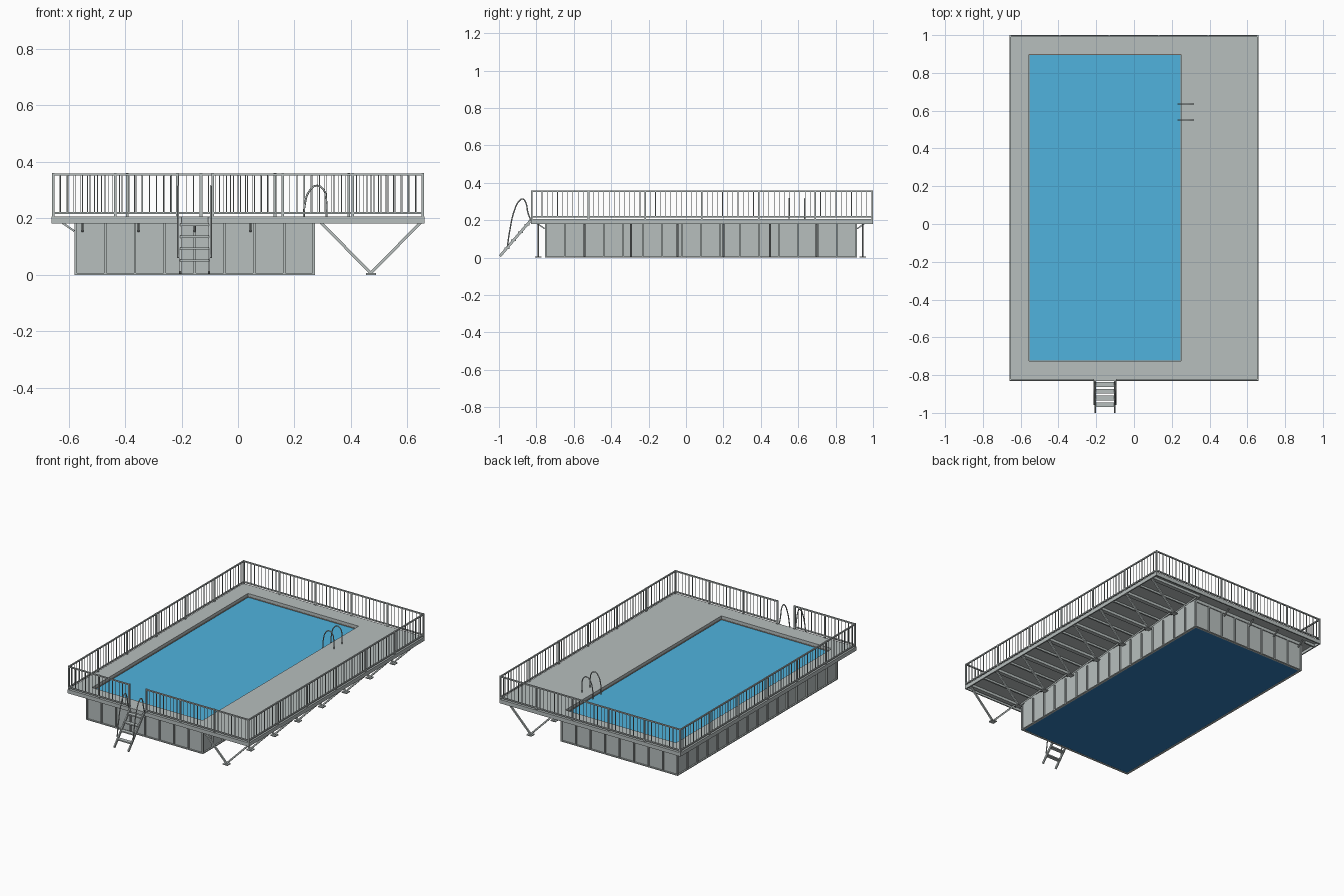
import bpy, bmesh
from mathutils import Vector, Matrix

if "Cube" in bpy.data.objects:
    bpy.data.objects.remove(bpy.data.objects["Cube"])


def material(name, rgb):
    m = bpy.data.materials.new(name)
    m.use_nodes = True
    m.diffuse_color = (*rgb, 1)
    m.node_tree.nodes["Principled BSDF"].inputs["Base Color"].default_value = (*rgb, 1)
    return m


GREY = material("light grey", (0.475, 0.52, 0.515))
BLUE = material("water blue", (0.08, 0.45, 0.73))
NAVY = material("basin floor blue", (0.03, 0.2, 0.48))
TAN = material("trim brown", (0.4, 0.3, 0.24))


class Part:
    """Collects boxes and bars into one mesh object."""

    def __init__(self, name, mat=GREY):
        self.name, self.mat, self.bm = name, mat, bmesh.new()

    def box(self, x0, x1, y0, y1, z0, z1):
        centre = Vector((x0 + x1, y0 + y1, z0 + z1)) / 2
        size = Matrix.Diagonal((x1 - x0, y1 - y0, z1 - z0, 1))
        bmesh.ops.create_cube(self.bm, size=1, matrix=Matrix.Translation(centre) @ size)

    def bar(self, p, q, w, d=None):
        p, q = Vector(p), Vector(q)
        turn = (q - p).to_track_quat("Z", "Y").to_matrix().to_4x4()
        size = Matrix.Diagonal((w, d or w, (q - p).length, 1))
        bmesh.ops.create_cube(self.bm, size=1, matrix=Matrix.Translation((p + q) / 2) @ turn @ size)

    def frame(self, outer, inner, z0, z1):
        (a, b, c, d), (e, f, g, h) = outer, inner
        self.box(a, e, c, d, z0, z1)
        self.box(f, b, c, d, z0, z1)
        self.box(e, f, c, g, z0, z1)
        self.box(e, f, h, d, z0, z1)

    def done(self):
        mesh = bpy.data.meshes.new(self.name)
        self.bm.to_mesh(mesh)
        self.bm.free()
        mesh.materials.append(self.mat)
        obj = bpy.data.objects.new(self.name, mesh)
        bpy.context.collection.objects.link(obj)


def tube(name, points, radius):
    curve = bpy.data.curves.new(name, "CURVE")
    curve.dimensions = "3D"
    curve.bevel_depth, curve.bevel_resolution, curve.resolution_u = radius, 2, 5
    curve.use_fill_caps = True
    spline = curve.splines.new("BEZIER")
    spline.bezier_points.add(len(points) - 1)
    for bp, co in zip(spline.bezier_points, points):
        bp.co = co
        bp.handle_left_type = bp.handle_right_type = "AUTO"
    curve.materials.append(GREY)
    bpy.context.collection.objects.link(bpy.data.objects.new(name, curve))


def spread(a, b, n):
    return [a + (b - a) * i / n for i in range(n + 1)]


def inset(rect, t):
    return (rect[0] + t, rect[1] - t, rect[2] + t, rect[3] - t)


DECK = (-0.66, 0.66, -0.83, 1.0)
HOLE = (-0.556, 0.25, -0.725, 0.898)
POOL = (-0.58, 0.273, -0.755, 0.915)
DECK_LOW, DECK_TOP = 0.181, 0.206
BRACE_Y = spread(-0.79, 0.945, 7)

# Pool basin: floor, water body, thin walls, frame and ribs
part = Part("basin_floor", NAVY)
part.box(*inset(POOL, 0.014), 0.001, 0.006)
part.done()

part = Part("water", BLUE)
part.box(*inset(POOL, 0.014), 0.006, 0.182)
part.done()

part = Part("pool_walls")
part.frame(inset(POOL, 0.009), inset(POOL, 0.014), 0.002, DECK_LOW)
part.done()

part = Part("wall_ribs")
part.frame(POOL, inset(POOL, 0.015), 0, 0.006)
for x in spread(POOL[0] + 0.004, POOL[1] - 0.004, 8):
    for y in (POOL[2], POOL[3] - 0.01):
        part.box(x - 0.004, x + 0.004, y, y + 0.01, 0.004, DECK_LOW)
for y in spread(POOL[2] + 0.004, POOL[3] - 0.004, 16):
    for x in (POOL[0], POOL[1] - 0.01):
        part.box(x, x + 0.01, y - 0.004, y + 0.004, 0.004, DECK_LOW)
part.done()

# Deck boards with a rim outside and a trimmed lip around the water
part = Part("deck")
part.frame(DECK, HOLE, DECK_TOP - 0.008, DECK_TOP)
part.done()

part = Part("deck_rim")
part.frame(DECK, inset(DECK, 0.008), DECK_LOW, DECK_TOP - 0.008)
part.frame(inset(HOLE, -0.014), HOLE, 0.178, DECK_TOP - 0.008)
part.done()

part = Part("water_trim", TAN)
part.frame(HOLE, inset(HOLE, 0.003), 0.18, 0.186)
part.done()

# Joists below the wide side and the narrow walkways
part = Part("joists")
for y in spread(BRACE_Y[0], BRACE_Y[-1], 14):
    part.box(POOL[1], 0.652, y - 0.005, y + 0.005, DECK_LOW + 0.004, DECK_TOP - 0.008)
for y in BRACE_Y:
    part.box(POOL[1], 0.652, y - 0.014, y + 0.014, DECK_LOW, DECK_TOP - 0.008)
    part.box(-0.652, POOL[0], y - 0.005, y + 0.005, DECK_LOW, DECK_TOP - 0.008)
part.done()

# V-shaped braces with foot plates
part = Part("deck_braces")
for y in BRACE_Y:
    part.box(0.453, 0.488, y - 0.017, y + 0.017, 0, 0.006)
    for x in (0.293, 0.648):
        part.bar((0.47, y, 0.006), (x, y, 0.186), 0.01)
part.done()

# Short struts under the walkways
part = Part("walkway_struts")
for x in (-0.55, -0.352, -0.154, 0.044):
    part.bar((x, POOL[2], 0.155), (x, -0.8, 0.186), 0.007)
    part.bar((x, POOL[3], 0.155), (x, 0.96, 0.186), 0.007)
for y in BRACE_Y[1:-1]:
    part.bar((POOL[0], y, 0.155), (-0.625, y, 0.186), 0.007)
part.done()


# Railings
def railing(name, start, end, sections, balusters):
    part = Part(name)
    start, end = Vector(start), Vector(end)
    up = Vector((0, 0, 1))
    for z in (0.219, 0.355):
        part.bar(start + up * z, end + up * z, 0.008)
    total = sections * balusters
    for i in range(total + 1):
        p = start.lerp(end, i / total)
        if i % balusters == 0:
            part.bar(p + up * DECK_LOW, p + up * 0.36, 0.009)
        else:
            part.bar(p + up * 0.219, p + up * 0.355, 0.003)
    part.done()


L, R, F, B = inset(DECK, 0.005)
railing("left_railing", (R, F, 0), (R, B, 0), 6, 11)
railing("right_railing", (L, F, 0), (L, B, 0), 6, 11)
railing("back_railing", (L, B, 0), (R, B, 0), 5, 10)
railing("front_railing_short", (L, F, 0), (-0.215, F, 0), 2, 9)
railing("front_railing_long", (-0.09, F, 0), (R, F, 0), 3, 10)

# Entry ladder
part = Part("entry_ladder")
for x in (-0.205, -0.103):
    part.bar((x, -0.995, 0.008), (x, -0.83, 0.2), 0.008, 0.014)
for y in spread(-0.957, -0.85, 3):
    z = (y + 1) * 1.18
    part.box(-0.205, -0.103, y - 0.013, y + 0.013, z - 0.004, z + 0.004)
part.done()

rail_profile = [(-0.955, 0.06), (-0.943, 0.14), (-0.915, 0.26), (-0.89, 0.305),
                (-0.872, 0.314), (-0.857, 0.295), (-0.845, 0.24), (-0.83, 0.2)]
for side, x in (("right", -0.212), ("left", -0.096)):
    tube("entry_handrail_" + side, [(x, y, z) for y, z in rail_profile], 0.0035)

# Pool grab rails
grab_profile = [(0.233, 0.17), (0.237, 0.25), (0.255, 0.3), (0.28, 0.316),
                (0.304, 0.3), (0.313, 0.26), (0.313, DECK_TOP)]
for side, y in (("front", 0.55), ("back", 0.635)):
    tube("grab_rail_" + side, [(x, y, z) for x, z in grab_profile], 0.0033)
